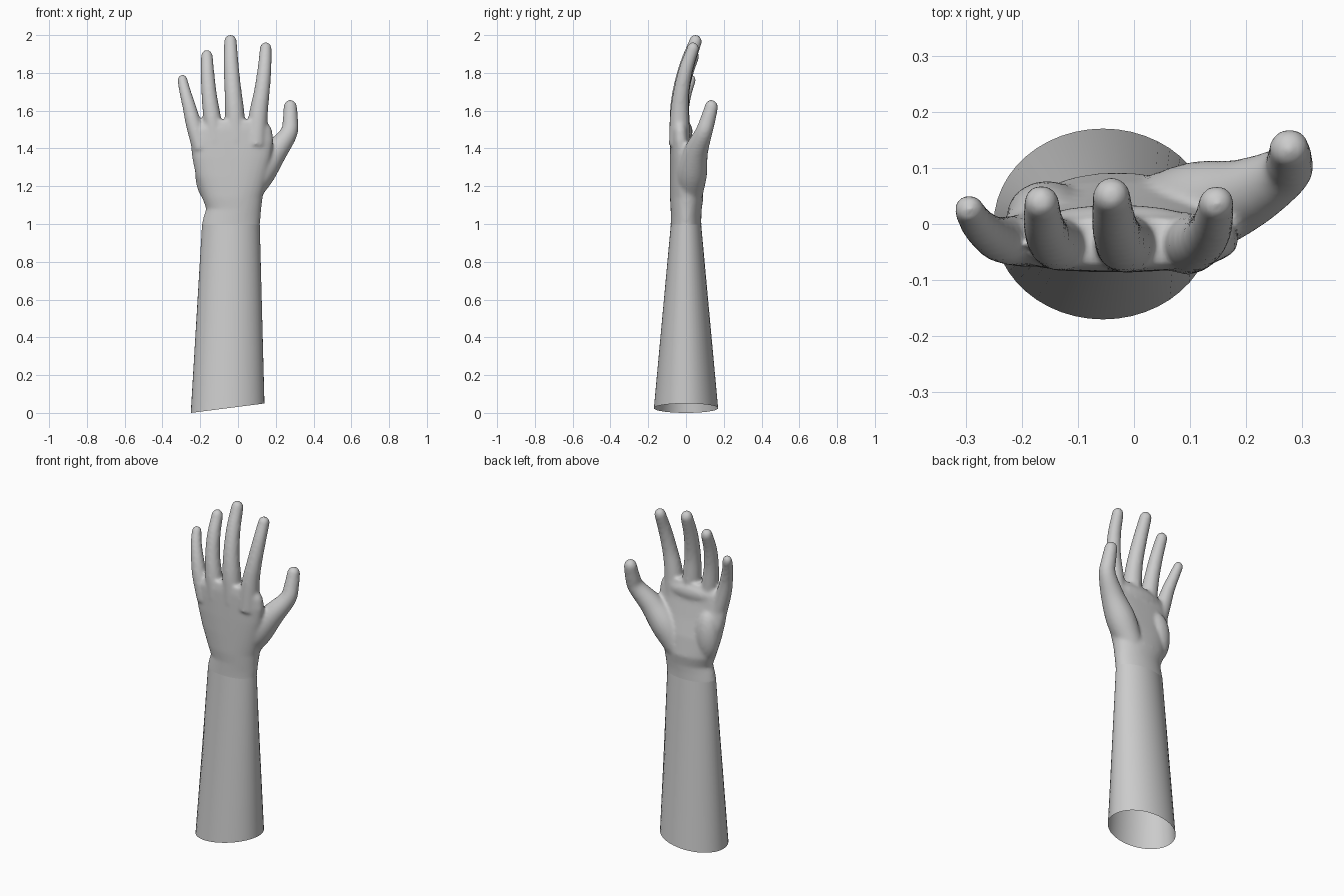
import bpy, bmesh, math
from mathutils import Vector

if "Cube" in bpy.data.objects:
    bpy.data.objects.remove(bpy.data.objects["Cube"])


def bridge(bm, rings, caps=True):
    n = len(rings[0])
    for a, b in zip(rings, rings[1:]):
        for i in range(n):
            j = (i + 1) % n
            bm.faces.new((a[i], a[j], b[j], b[i]))
    if caps:
        bm.faces.new(rings[0][::-1])
        bm.faces.new(rings[-1])


def section(bm, z, x0, x1, y0, y1, p=2.0, slope=0.0, n=48):
    """Horizontal superellipse ring, optionally tilted along x."""
    ring = []
    for i in range(n):
        a = 2 * math.pi * i / n
        c, s = math.cos(a), math.sin(a)
        x = (x0 + x1) / 2 + (x1 - x0) / 2 * math.copysign(abs(c) ** (2 / p), c)
        y = (y0 + y1) / 2 + (y1 - y0) / 2 * math.copysign(abs(s) ** (2 / p), s)
        ring.append(bm.verts.new((x, y, z + slope * (x - x0))))
    return ring


def ellipsoid(bm, centre, size):
    verts = bmesh.ops.create_uvsphere(bm, u_segments=24, v_segments=16, radius=1)["verts"]
    for v in verts:
        v.co = Vector(centre) + Vector(v.co[k] * size[k] for k in range(3))


def digit(bm, keys, n=20, steps=6):
    """Round tapering tube through (x, y, z, radius) keys, with a ball tip."""
    k = [Vector(q) for q in keys]
    k = [2 * k[0] - k[1]] + k + [2 * k[-1] - k[-2]]
    pts = []
    for i in range(1, len(k) - 2):
        for s in range(steps):
            t = s / steps
            pts.append(0.5 * (2 * k[i] + (k[i + 1] - k[i - 1]) * t
                       + (2 * k[i - 1] - 5 * k[i] + 4 * k[i + 1] - k[i + 2]) * t ** 2
                       + (3 * k[i] - k[i - 1] - 3 * k[i + 1] + k[i + 2]) * t ** 3))
    pts.append(k[-2])
    rings = []
    for i, q in enumerate(pts):
        d = (pts[min(i + 1, len(pts) - 1)] - pts[max(i - 1, 0)]).to_3d().normalized()
        u = Vector((0, 1, 0)).cross(d).normalized()
        w = d.cross(u)
        rings.append([bm.verts.new(q.to_3d() + q.w * (u * math.cos(a) + w * math.sin(a)))
                      for a in (2 * math.pi * j / n for j in range(n))])
    bridge(bm, rings)
    r = pts[-1].w
    ellipsoid(bm, pts[-1].to_3d(), (r, r, r * 1.1))


def make(name, bm):
    bmesh.ops.recalc_face_normals(bm, faces=bm.faces) if name == "hand" else None
    me = bpy.data.meshes.new(name)
    bm.to_mesh(me)
    bm.free()
    ob = bpy.data.objects.new(name, me)
    bpy.context.collection.objects.link(ob)
    return ob


# forearm: straight open tube with a slanted lower end
bm = bmesh.new()
bridge(bm, [section(bm, 0, -0.25, 0.14, -0.17, 0.17, slope=0.128),
            section(bm, 1.0, -0.19, 0.115, -0.08, 0.08)], caps=False)
forearm = make("forearm", bm)
forearm.data.shade_smooth()

# wrist and palm
bm = bmesh.new()
PALM = [(0.94, -.193, .117, -.083, .083, 2.0),
        (1.00, -.191, .116, -.081, .081, 2.0),
        (1.04, -.182, .120, -.081, .081, 2.0),
        (1.08, -.168, .123, -.081, .083, 2.1),
        (1.14, -.190, .130, -.085, .092, 2.2),
        (1.25, -.222, .155, -.086, .075, 2.4),
        (1.35, -.242, .175, -.086, .050, 2.5),
        (1.44, -.252, .187, -.085, .030, 2.5),
        (1.50, -.240, .180, -.084, .022, 2.5),
        (1.55, -.175, .150, -.078, .012, 2.3)]
bridge(bm, [section(bm, *s) for s in PALM])
# heel pad below the little finger, and pads under the fingers
ellipsoid(bm, (-.155, .015, 1.27), (.072, .062, .15))
ellipsoid(bm, (-.03, -.015, 1.49), (.17, .05, .06))

# fingers and thumb
DIGITS = [
    [(-.195, -.03, 1.40, .048), (-.235, -.028, 1.53, .042), (-.258, -.018, 1.62, .036),
     (-.280, .002, 1.70, .031), (-.294, .026, 1.762, .027)],
    [(-.120, -.035, 1.44, .050), (-.138, -.035, 1.57, .047), (-.152, -.025, 1.68, .041),
     (-.161, .000, 1.79, .037), (-.165, .038, 1.887, .032)],
    [(-.010, -.033, 1.44, .055), (-.018, -.034, 1.59, .052), (-.027, -.025, 1.71, .045),
     (-.036, .005, 1.84, .040), (-.040, .050, 1.965, .034)],
    [(.095, -.033, 1.42, .058), (.108, -.034, 1.58, .050), (.126, -.025, 1.70, .042),
     (.140, .000, 1.82, .037), (.147, .037, 1.928, .032)],
    [(.040, .020, 1.15, .068), (.115, .030, 1.27, .082), (.195, .052, 1.38, .065),
     (.268, .092, 1.48, .047), (.277, .115, 1.55, .041), (.277, .134, 1.618, .036)],
]
for keys in DIGITS:
    digit(bm, keys)
hand = make("hand", bm)

# fuse the hand into one soft skin, then open it at the wrist
m = hand.modifiers.new("fuse", "REMESH")
m.mode, m.voxel_size, m.use_smooth_shade = "VOXEL", 0.009, True
m = hand.modifiers.new("soften", "SMOOTH")
m.factor, m.iterations = 0.5, 8
deps = bpy.context.evaluated_depsgraph_get()
skin = bpy.data.meshes.new_from_object(hand.evaluated_get(deps))
hand.modifiers.clear()
hand.data = skin
bm = bmesh.new()
bm.from_mesh(skin)
bmesh.ops.bisect_plane(bm, geom=bm.verts[:] + bm.edges[:] + bm.faces[:],
                       plane_co=(0, 0, 0.998), plane_no=(0, 0, 1), clear_inner=True)
bm.to_mesh(skin)
bm.free()
skin.shade_smooth()
